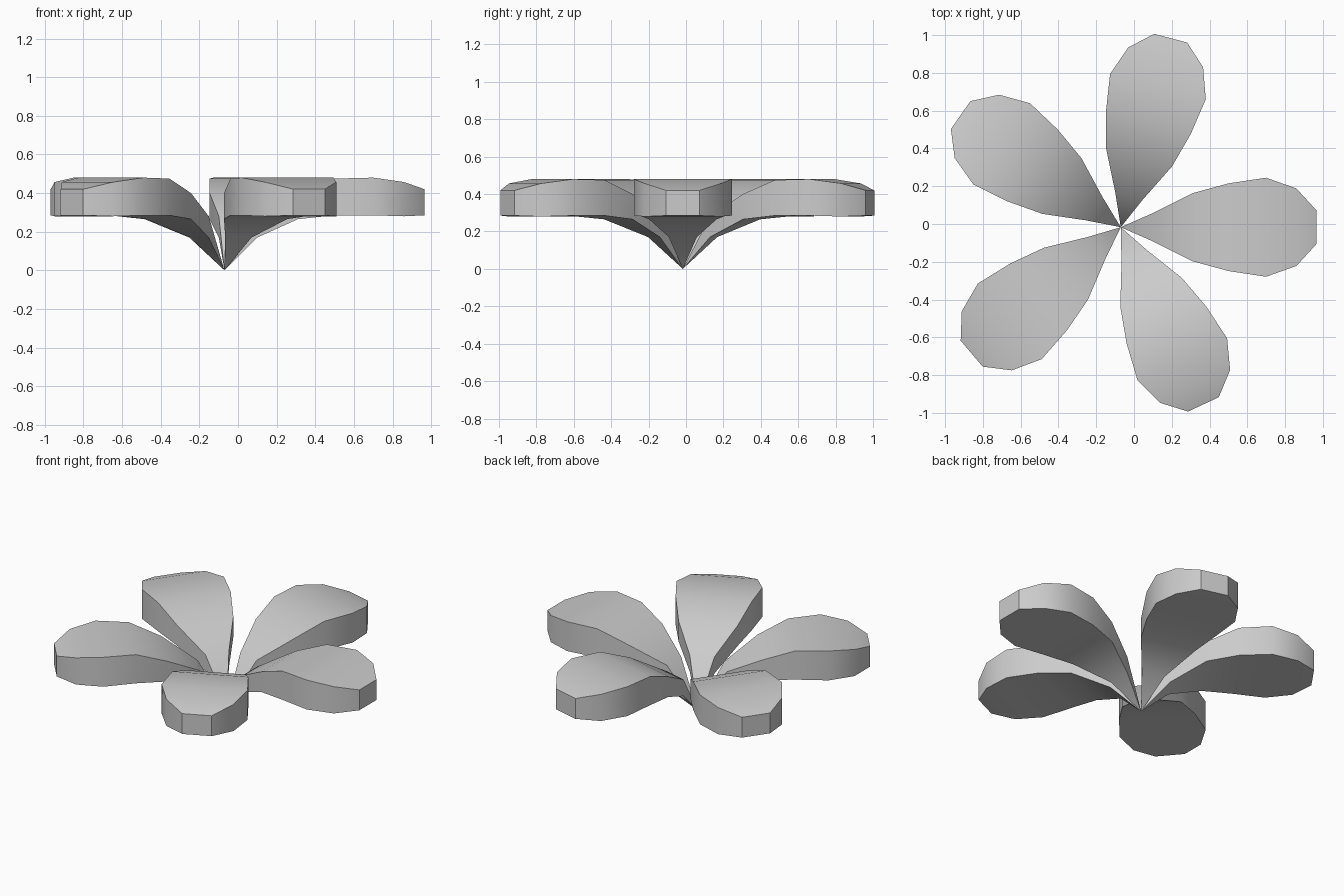
import bpy, bmesh, math

if "Cube" in bpy.data.objects:
    bpy.data.objects.remove(bpy.data.objects["Cube"])

# Petal stations from the centre outward: radius, half width, bottom z, top z
STATIONS = [
    (0.17, 0.075, 0.17, 0.28),
    (0.38, 0.180, 0.265, 0.40),
    (0.57, 0.232, 0.285, 0.475),
    (0.77, 0.262, 0.285, 0.48),
    (0.93, 0.205, 0.28, 0.457),
    (1.035, 0.090, 0.285, 0.42),
]
CENTRE = (-0.07, -0.017, 0.0)
ANGLES = [0, 75.2, 145, 220.3, 295]


def petal_mesh():
    """Thick curved petal lofted from a point through rectangular sections."""
    bm = bmesh.new()
    apex = bm.verts.new((0, 0, 0))
    rings = [[bm.verts.new(p) for p in
              ((r, -w, lo), (r, w, lo), (r, w, hi), (r, -w, hi))]
             for r, w, lo, hi in STATIONS]
    for i in range(4):
        j = (i + 1) % 4
        bm.faces.new((apex, rings[0][i], rings[0][j]))
        for a, b in zip(rings, rings[1:]):
            bm.faces.new((a[i], b[i], b[j], a[j]))
    bm.faces.new(rings[-1])
    bmesh.ops.recalc_face_normals(bm, faces=bm.faces)
    mesh = bpy.data.meshes.new("petal")
    bm.to_mesh(mesh)
    bm.free()
    return mesh


# Five petals meeting at one point
mesh = petal_mesh()
for n, angle in enumerate(ANGLES, 1):
    petal = bpy.data.objects.new(f"petal_{n}", mesh.copy())
    petal.location = CENTRE
    petal.rotation_euler.z = math.radians(angle)
    bpy.context.collection.objects.link(petal)
    bpy.context.view_layer.objects.active = petal
    petal.select_set(True)
bpy.ops.object.shade_smooth_by_angle(angle=math.radians(35))
bpy.data.meshes.remove(mesh)
